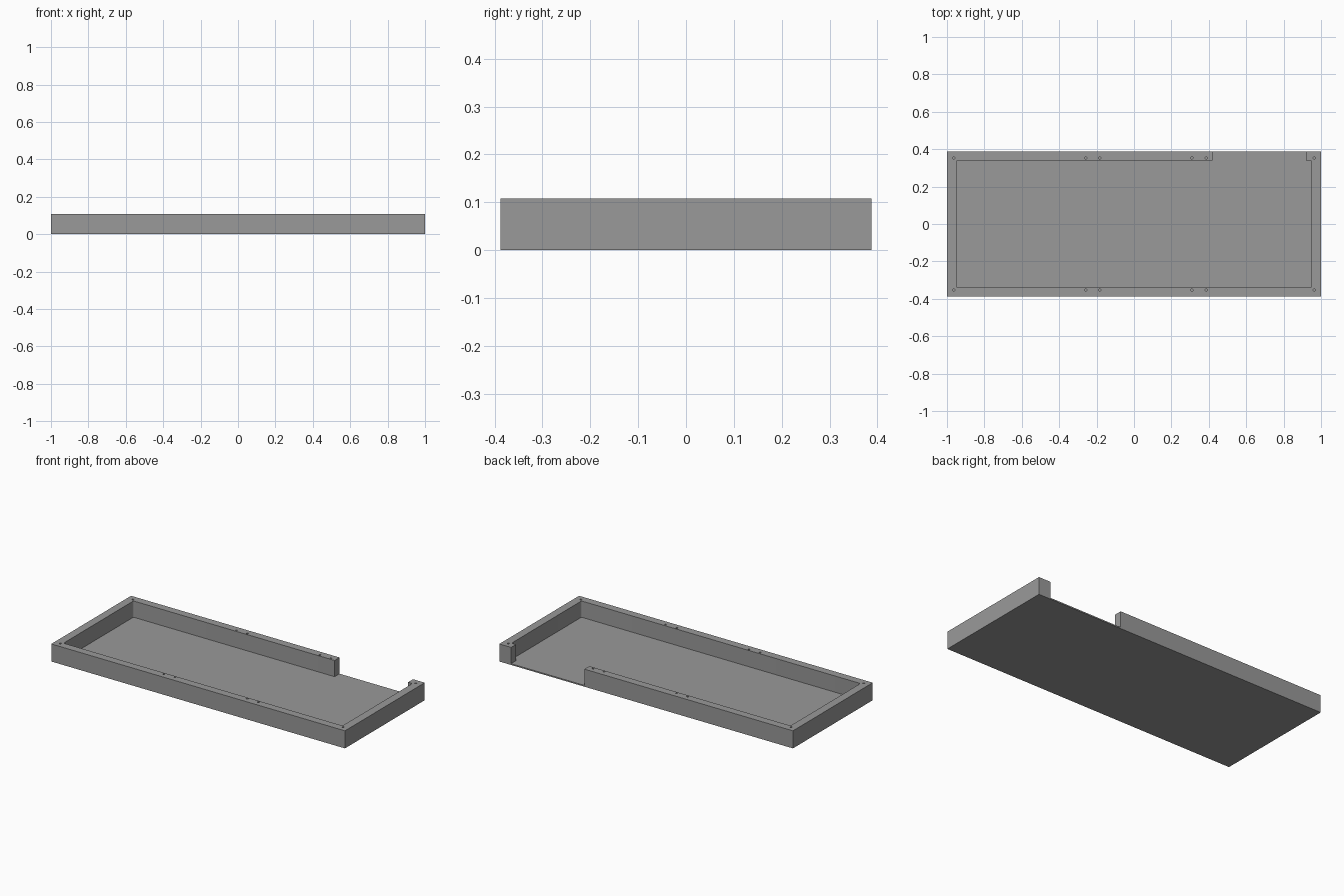
import bpy, bmesh, math
from mathutils import Matrix, Vector

if "Cube" in bpy.data.objects:
    bpy.data.objects.remove(bpy.data.objects["Cube"])

HEIGHT, FLOOR = 0.108, 0.008
HALF_X, HALF_Y = 1.0, 0.388
IN_X, IN_Y = 0.95, 0.34

grey = bpy.data.materials.new("mid grey")
grey.diffuse_color = (0.32, 0.32, 0.32, 1)
grey.use_nodes = True
grey.node_tree.nodes["Principled BSDF"].inputs["Base Color"].default_value = grey.diffuse_color


def box(name, lo, hi, corner=0.0):
    """Box between two corners, optionally with rounded upright edges."""
    lo, hi = Vector(lo), Vector(hi)
    bm = bmesh.new()
    bmesh.ops.create_cube(bm, size=1)
    for v in bm.verts:
        v.co = Vector(((lo[i] + hi[i]) / 2 + v.co[i] * (hi[i] - lo[i]) for i in range(3)))
    if corner:
        upright = [e for e in bm.edges if abs(e.verts[0].co.z - e.verts[1].co.z) > 0.01]
        bmesh.ops.bevel(bm, geom=upright, offset=corner, segments=4,
                        profile=0.5, affect='EDGES')
    return finish(name, bm)


def finish(name, bm):
    mesh = bpy.data.meshes.new(name)
    bm.to_mesh(mesh)
    bm.free()
    mesh.materials.append(grey)
    obj = bpy.data.objects.new(name, mesh)
    bpy.context.collection.objects.link(obj)
    return obj


def cut(target, cutter):
    """Subtract the cutter, then remove it."""
    mod = target.modifiers.new("cut", 'BOOLEAN')
    mod.operation, mod.solver, mod.object = 'DIFFERENCE', 'EXACT', cutter
    bpy.context.view_layer.objects.active = target
    bpy.ops.object.modifier_apply(modifier=mod.name)
    bpy.data.objects.remove(cutter)


# Shallow tray
tray = box("tray", (-HALF_X, -HALF_Y, 0), (HALF_X, HALF_Y, HEIGHT))

# Inner cavity with small rounded corners
cut(tray, box("cavity", (-IN_X, -IN_Y, FLOOR), (IN_X, IN_Y, 0.2), 0.01))

# Opening in the back wall
cut(tray, box("back_opening", (0.42, IN_Y - 0.03, FLOOR), (0.92, 0.5, 0.2)))

# Screw holes along the front and back rims
bm = bmesh.new()
for x in (-0.963, -0.258, -0.183, 0.31, 0.386, 0.963):
    for y in (-0.353, 0.353):
        bmesh.ops.create_cone(bm, cap_ends=True, segments=12, radius1=0.006, radius2=0.006,
                              depth=0.1, matrix=Matrix.Translation((x, y, HEIGHT)))
cut(tray, finish("screw_holes", bm))

# Smooth the round parts, keep edges sharp
tray.select_set(True)
bpy.context.view_layer.objects.active = tray
bpy.ops.object.shade_smooth_by_angle(angle=math.radians(30))
